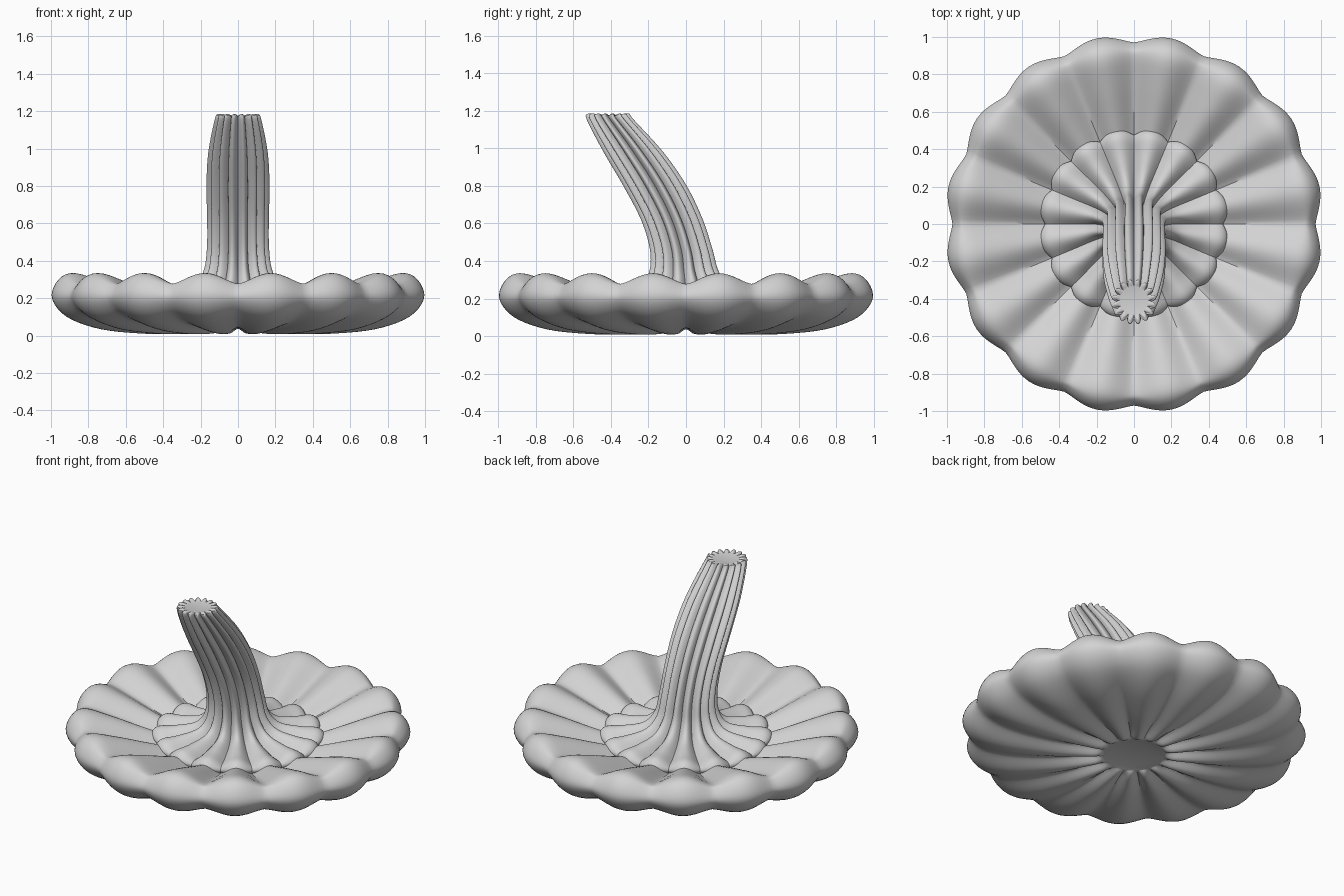
import bpy, bmesh, math
from mathutils import Vector

cube = bpy.data.objects.get("Cube")
if cube:
    bpy.data.objects.remove(cube, do_unlink=True)

grey = bpy.data.materials.new("plain_grey")
grey.use_nodes = True
grey.diffuse_color = (0.65, 0.65, 0.65, 1)
grey.node_tree.nodes["Principled BSDF"].inputs["Base Color"].default_value = (0.65, 0.65, 0.65, 1)


def smooth_rows(rows, steps):
    """Pass a smooth curve through the profile rows."""
    pts = [Vector(r) for r in rows]
    out = []
    for i in range(len(pts) - 1):
        a, b, c, d = pts[max(i - 1, 0)], pts[i], pts[i + 1], pts[min(i + 2, len(pts) - 1)]
        for s in range(steps):
            t = s / steps
            out.append(0.5 * (2 * b + (c - a) * t + (2 * a - 5 * b + 4 * c - d) * t * t
                              + (3 * b - a - 3 * c + d) * t ** 3))
    return out + [pts[-1]]


def ribbed_lathe(name, rows, lobes, per_lobe, steps, groove):
    """Rows hold radius, height, groove depth inward, groove drop, and y shift."""
    bm = bmesh.new()
    count = lobes * per_lobe
    rings = []
    for r, z, dr, dz, y in smooth_rows(rows, steps):
        ring = []
        for k in range(count):
            a = math.tau * k / count
            g = groove(abs(math.sin(lobes * a / 2)))
            rad = r - dr * g
            ring.append(bm.verts.new((rad * math.cos(a), rad * math.sin(a) + y, z - dz * g)))
        rings.append(ring)
    for low, high in zip(rings, rings[1:]):
        for k in range(count):
            n = (k + 1) % count
            bm.faces.new((low[k], low[n], high[n], high[k]))
    bm.faces.new(rings[0])
    bm.faces.new(rings[-1])
    bmesh.ops.recalc_face_normals(bm, faces=bm.faces)
    mesh = bpy.data.meshes.new(name)
    bm.to_mesh(mesh)
    bm.free()
    obj = bpy.data.objects.new(name, mesh)
    bpy.context.collection.objects.link(obj)
    mesh.materials.append(grey)
    bpy.ops.object.select_all(action="DESELECT")
    obj.select_set(True)
    bpy.context.view_layer.objects.active = obj
    bpy.ops.object.shade_smooth_by_angle(angle=math.radians(40))
    return obj


# Wide scalloped body with a shallow bowl on top and a small flat underside
body = [
    (0.18, 0.035, 0.0, 0.0, 0),
    (0.21, 0.018, 0.0, -0.02, 0),
    (0.28, 0.01, 0.0, -0.035, 0),
    (0.50, 0.01, 0.0, -0.035, 0),
    (0.75, 0.035, 0.02, -0.035, 0),
    (0.93, 0.10, 0.035, -0.02, 0),
    (1.01, 0.20, 0.04, 0.0, 0),
    (0.98, 0.295, 0.04, 0.03, 0),
    (0.90, 0.335, 0.01, 0.06, 0),
    (0.75, 0.295, 0.0, 0.06, 0),
    (0.55, 0.225, 0.0, 0.05, 0),
    (0.35, 0.16, 0.0, 0.03, 0),
    (0.10, 0.12, 0.0, 0.0, 0),
]
ribbed_lathe("scalloped_body", body, 16, 14, 5, lambda s: 1 - s ** 1.4)

# Stalk that spreads into a scalloped collar and leans to the front
stalk = [
    (0.40, 0.10, 0.02, 0.0, 0),
    (0.48, 0.14, 0.03, 0.0, 0),
    (0.51, 0.19, 0.035, 0.015, 0),
    (0.47, 0.235, 0.025, 0.04, 0),
    (0.37, 0.245, 0.015, 0.045, 0),
    (0.25, 0.27, 0.03, 0.03, 0),
    (0.19, 0.34, 0.035, 0.0, -0.01),
    (0.17, 0.46, 0.035, 0.0, -0.025),
    (0.168, 0.62, 0.035, 0.0, -0.075),
    (0.172, 0.80, 0.035, 0.0, -0.165),
    (0.162, 0.98, 0.035, 0.0, -0.28),
    (0.127, 1.155, 0.03, 0.0, -0.405),
    (0.11, 1.185, 0.025, 0.015, -0.41),
    (0.075, 1.178, 0.0, 0.0, -0.41),
]
ribbed_lathe("ribbed_stalk", stalk, 16, 14, 5, lambda s: 1 - s)
